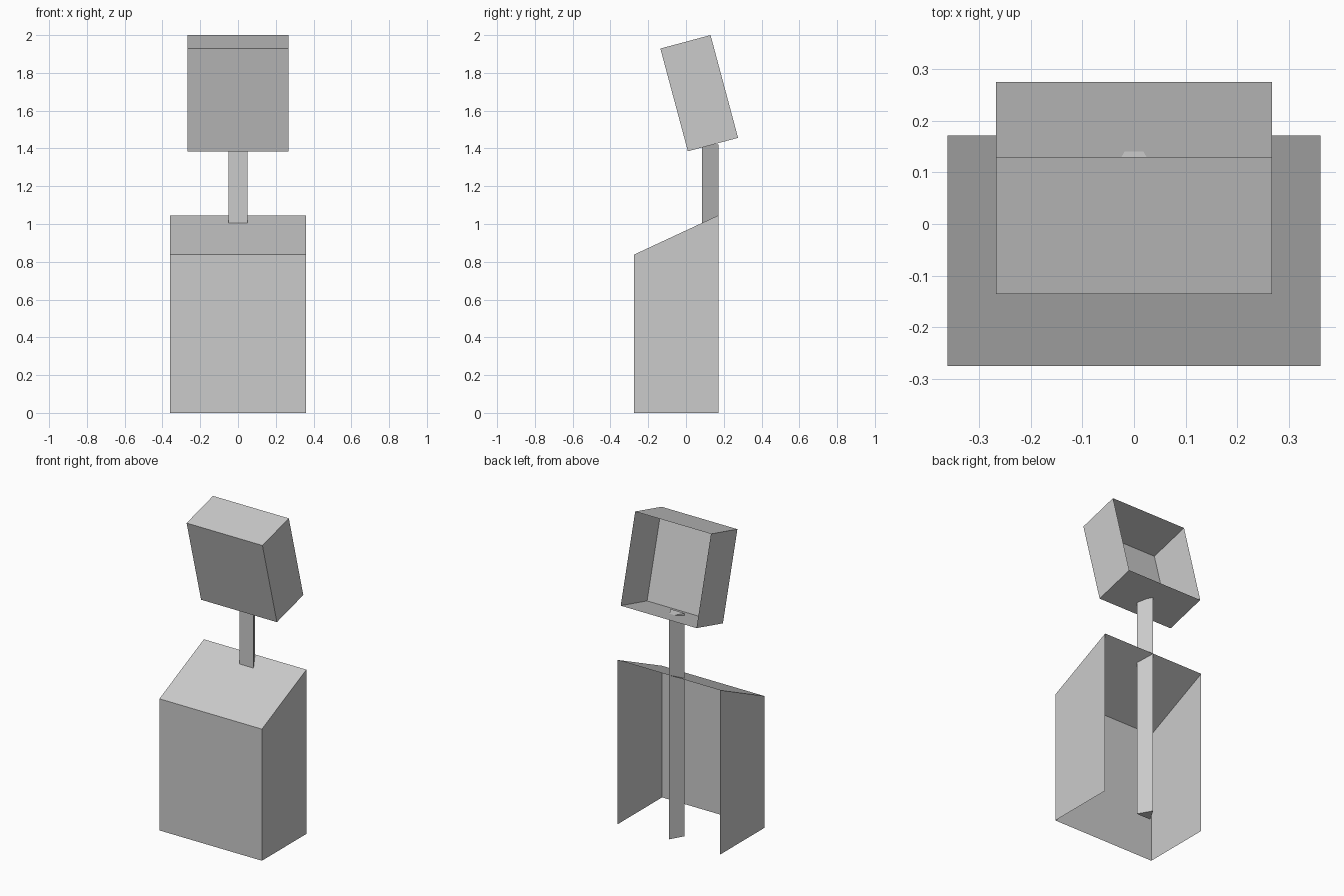
import bpy, bmesh, math
from mathutils import Vector

cube = bpy.data.objects.get("Cube")
if cube:
    bpy.data.objects.remove(cube, do_unlink=True)

grey = bpy.data.materials.new("plain grey")
grey.use_nodes = True
colour = (0.6, 0.6, 0.6, 1)
grey.diffuse_color = colour
grey.node_tree.nodes["Principled BSDF"].inputs["Base Color"].default_value = colour


def finish(name, bm):
    mesh = bpy.data.meshes.new(name)
    bm.to_mesh(mesh)
    bm.free()
    mesh.materials.append(grey)
    obj = bpy.data.objects.new(name, mesh)
    bpy.context.collection.objects.link(obj)
    return obj


def open_shell(name, profile, half_width, open_edges):
    """Extrude a (y, z) side profile across x, leaving the listed profile edges open."""
    bm = bmesh.new()
    left = [bm.verts.new((half_width, y, z)) for y, z in profile]
    right = [bm.verts.new((-half_width, y, z)) for y, z in profile]
    bm.faces.new(left)
    bm.faces.new(right[::-1])
    n = len(profile)
    for i in range(n):
        if i not in open_edges:
            j = (i + 1) % n
            bm.faces.new((left[j], left[i], right[i], right[j]))
    return finish(name, bm)


# Cabinet: sloped top, open floor (edge 0) and open back (edge 1)
open_shell("cabinet", [(-0.275, 0), (0.172, 0), (0.172, 1.046), (-0.275, 0.838)],
           0.361, {0, 1})

# Head: box leaning forward, open at the back (edge 1)
tilt = math.radians(15)
deep = Vector((math.cos(tilt), math.sin(tilt))) * 0.275
tall = Vector((-math.sin(tilt), math.cos(tilt))) * 0.563
corner = Vector((0.01, 1.385))
open_shell("head", [corner, corner + deep, corner + deep + tall, corner + tall],
           0.267, {1})

# Post: three-sided prism with its flat side to the front
bm = bmesh.new()
base = bm.faces.new([bm.verts.new(p) for p in
                     ((-0.05, 0.085, 0), (0, 0.172, 0), (0.05, 0.085, 0))])
top = bmesh.ops.extrude_face_region(bm, geom=[base], use_keep_orig=True)
bmesh.ops.translate(bm, vec=(0, 0, 1.42),
                    verts=[v for v in top["geom"] if isinstance(v, bmesh.types.BMVert)])
bmesh.ops.recalc_face_normals(bm, faces=bm.faces)
finish("post", bm)
